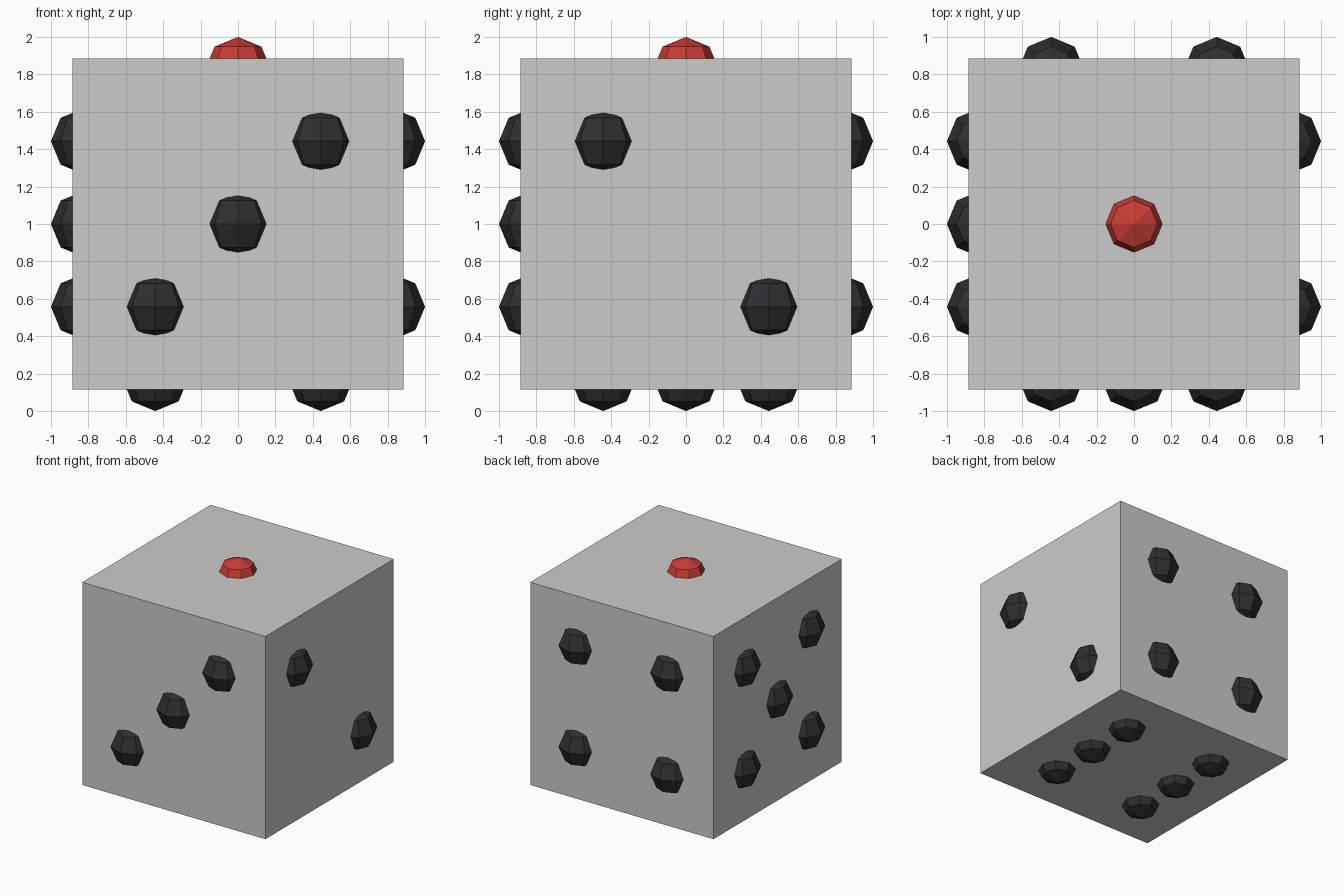
import bpy
from mathutils import Vector

if "Cube" in bpy.data.objects:
    bpy.data.objects.remove(bpy.data.objects["Cube"])

HALF = 0.885          # half the cube edge
GRID = HALF / 2       # pip spacing on a face
R = HALF * 0.2        # pip radius
DEPTH = HALF * 0.93   # pip centre distance from the cube centre
CENTRE = Vector((0, 0, 1))


def material(name, color):
    m = bpy.data.materials.new(name)
    m.diffuse_color = color
    m.use_nodes = True
    m.node_tree.nodes["Principled BSDF"].inputs["Base Color"].default_value = m.diffuse_color
    return m


black = material("pip_black", (0.028, 0.028, 0.032, 1))
red = material("pip_red", (0.58, 0.045, 0.035, 1))

# Body
bpy.ops.mesh.primitive_cube_add(size=2 * HALF, location=CENTRE)
bpy.context.object.name = "die_body"

# Pip layouts: face name -> (axis, direction, spots on the two other axes in xyz order)
corners = [(-1, -1), (-1, 1), (1, -1), (1, 1)]
faces = {
    "top": (2, 1, [(0, 0)]),
    "right": (0, 1, [(-1, 1), (1, -1)]),
    "front": (1, -1, [(-1, -1), (0, 0), (1, 1)]),
    "back": (1, 1, corners),
    "left": (0, -1, corners + [(0, 0)]),
    "bottom": (2, -1, corners + [(-1, 0), (1, 0)]),
}

# Pips: low-poly spheres sunk into each face
for face, (axis, direction, spots) in faces.items():
    for i, (u, v) in enumerate(spots, 1):
        offset = [u * GRID, v * GRID]
        offset.insert(axis, direction * DEPTH)
        bpy.ops.mesh.primitive_uv_sphere_add(
            segments=8, ring_count=4, radius=R, location=CENTRE + Vector(offset))
        pip = bpy.context.object
        pip.name = f"{face}_pip_{i}"
        pip.data.materials.append(red if face == "top" else black)
